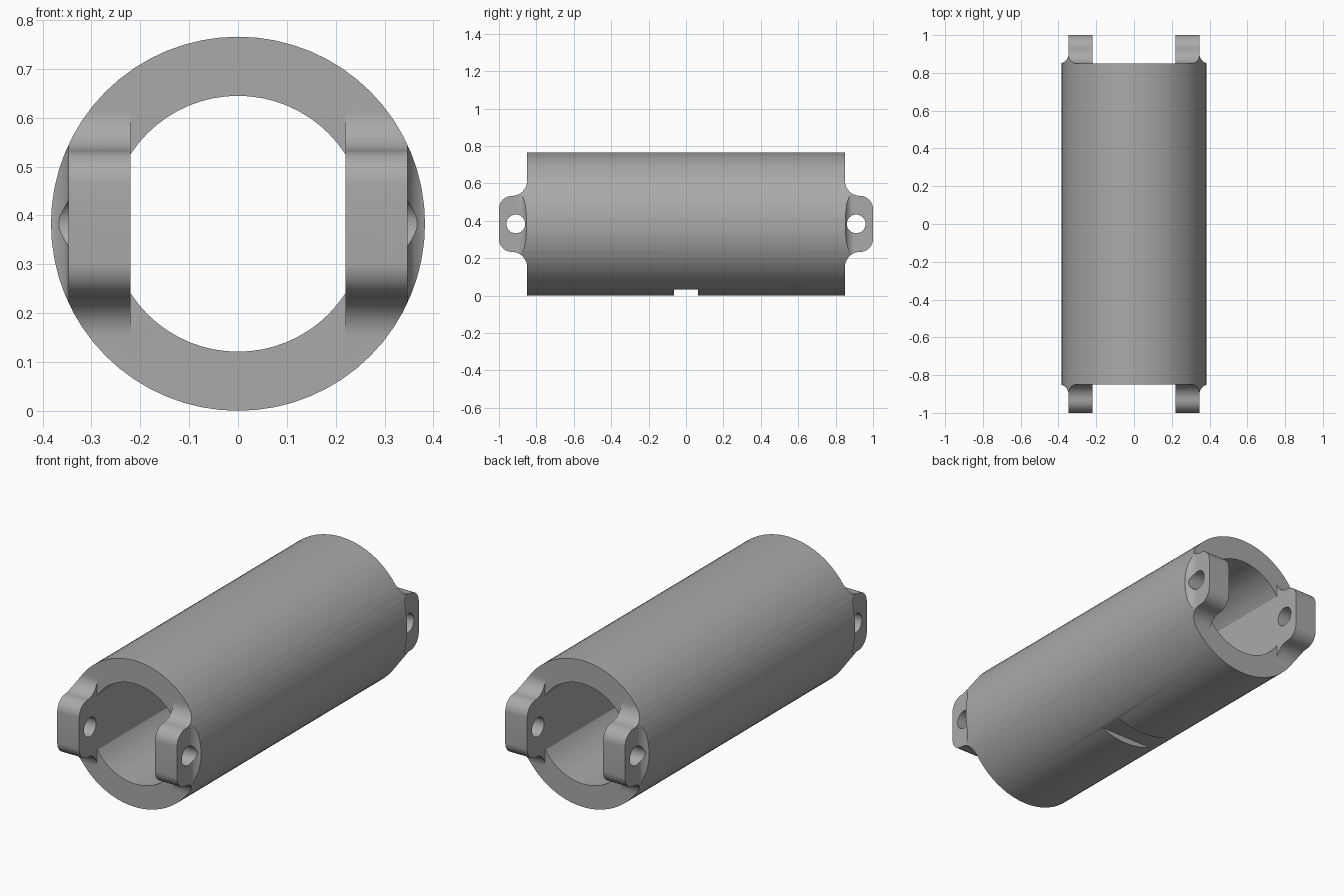
import bpy, bmesh, math
from mathutils import Matrix, Vector

cube = bpy.data.objects.get("Cube")
if cube:
    bpy.data.objects.remove(cube, do_unlink=True)

R, BORE, FLAT, BODY = 0.383, 0.262, 0.22, 0.85
CENTER = Vector((0, 0, R))

grey = bpy.data.materials.new("plain grey")
grey.use_nodes = True
colour = (0.40, 0.40, 0.40, 1)
grey.diffuse_color = colour
grey.node_tree.nodes["Principled BSDF"].inputs["Base Color"].default_value = colour


def make(name, bm):
    bmesh.ops.recalc_face_normals(bm, faces=bm.faces)
    mesh = bpy.data.meshes.new(name)
    bm.to_mesh(mesh)
    bm.free()
    mesh.materials.append(grey)
    obj = bpy.data.objects.new(name, mesh)
    bpy.context.collection.objects.link(obj)
    return obj


def cylinder(name, radius, length, axis, at, sides):
    bm = bmesh.new()
    turn = Matrix.Rotation(math.pi / 2, 4, axis)
    bmesh.ops.create_cone(bm, cap_ends=True, segments=sides, radius1=radius, radius2=radius,
                          depth=length, matrix=Matrix.Translation(at) @ turn)
    return make(name, bm)


def box(name, size, at):
    bm = bmesh.new()
    bmesh.ops.create_cube(bm, size=1, matrix=Matrix.Translation(at) @ Matrix.Diagonal((*size, 1)))
    return make(name, bm)


def arc(cy, c, r, start, end, steps=10):
    angles = [math.radians(start + (end - start) * i / steps) for i in range(steps + 1)]
    return [(cy + r * math.cos(a), c + r * math.sin(a)) for a in angles]


def prism(name, quarter, place, depth):
    """Mirror a quarter outline in both directions and extrude it."""
    loop = quarter + [(-a, b) for a, b in reversed(quarter)]
    loop += [(-a, -b) for a, b in quarter] + [(a, -b) for a, b in reversed(quarter)]
    bm = bmesh.new()
    face = bm.faces.new([bm.verts.new(place(a, b, -1) + CENTER) for a, b in loop])
    out = bmesh.ops.extrude_face_region(bm, geom=[face])["geom"]
    moved = [v for v in out if isinstance(v, bmesh.types.BMVert)]
    bmesh.ops.translate(bm, verts=moved, vec=place(0, 0, 1) - place(0, 0, -1))
    return make(name, bm)


def combine(target, tool, operation):
    mod = target.modifiers.new(tool.name, "BOOLEAN")
    mod.operation, mod.solver, mod.object = operation, "EXACT", tool
    bpy.context.view_layer.objects.active = target
    bpy.ops.object.modifier_apply(modifier=mod.name)
    bpy.data.objects.remove(tool, do_unlink=True)


# Round stock, full length including the lugs
body = cylinder("tube_body", R, 2.0, "X", CENTER, 64)

# Side outline: lugs with filleted roots and rounded corners
side = arc(0.93, 0.08, 0.07, 0, 90) + arc(0.93, 0.23, 0.08, 270, 180)[1:] + [(BODY, 0.5)]
combine(body, prism("side_outline", side, lambda a, b, d: Vector((d, a, b)), 1), "INTERSECT")

# Plan outline: lug thickness and the outer fillet running into the tube
plan = [(BODY, 0.1), (BODY, FLAT), (1.05, FLAT), (1.05, 0.347)]
plan += arc(0.90, 0.397, 0.05, 270, 180) + [(BODY, 0.5)]
combine(body, prism("plan_outline", plan, lambda a, b, d: Vector((b, a, d)), 1), "INTERSECT")

# Bore with flat sides in line with the lugs
bore = cylinder("bore", BORE, 2.4, "X", CENTER, 64)
combine(bore, box("bore_flats", (2 * FLAT, 3, 1), CENTER), "INTERSECT")
combine(body, bore, "DIFFERENCE")

# Pin holes through the lugs
for y in (-0.91, 0.91):
    combine(body, cylinder("pin_hole", 0.05, 2, "Y", Vector((0, y, R)), 32), "DIFFERENCE")

# Notch across the underside
combine(body, box("notch", (1, 0.13, 0.2), Vector((0, 0, -0.067))), "DIFFERENCE")

bpy.ops.object.select_all(action="DESELECT")
body.select_set(True)
bpy.context.view_layer.objects.active = body
bpy.ops.object.shade_smooth_by_angle(angle=math.radians(30))
